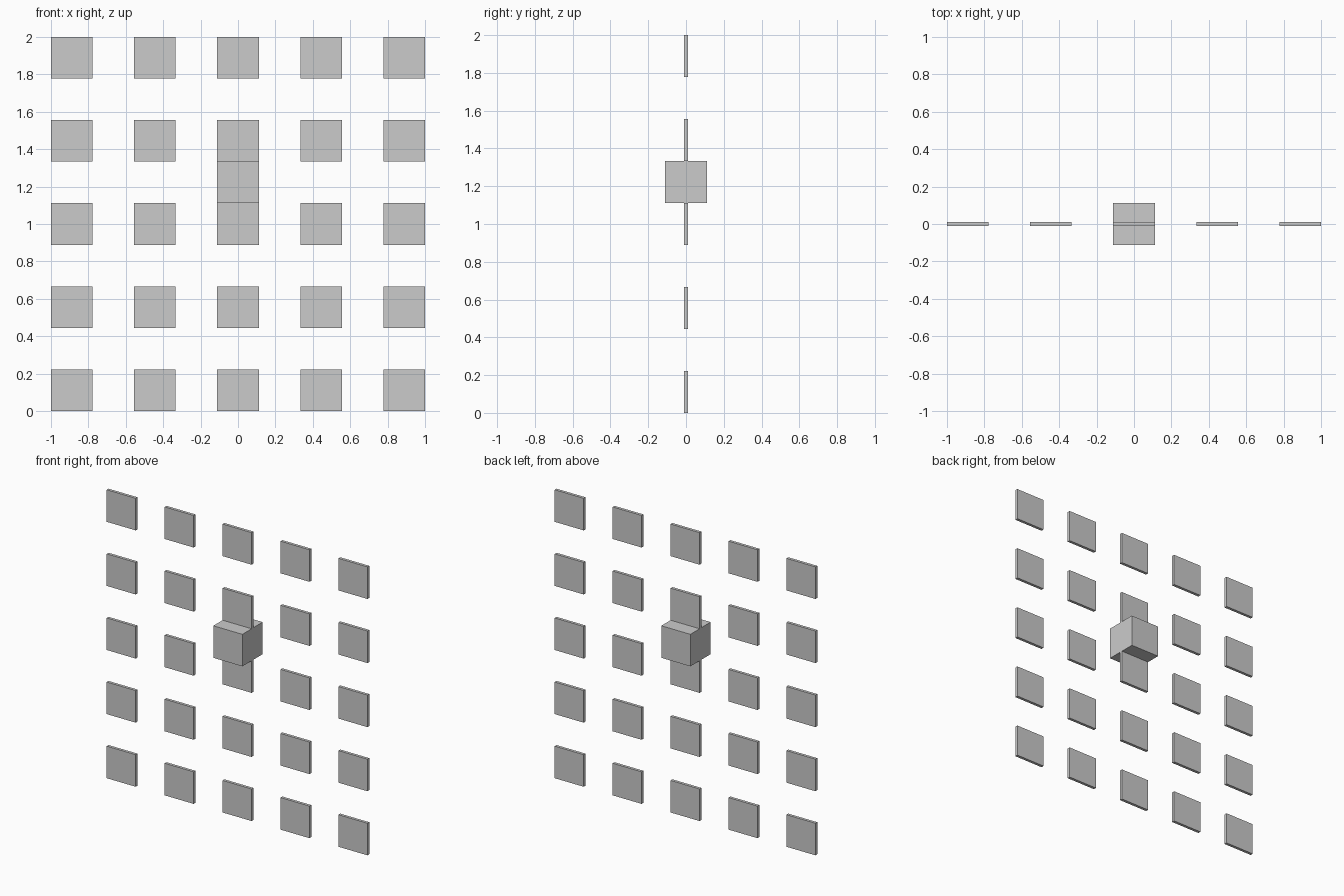
import bpy

if "Cube" in bpy.data.objects:
    bpy.data.objects.remove(bpy.data.objects["Cube"])

TILE = 2 / 9        # tile side; gaps are the same width
THICK = 0.02


def box(name, loc, size):
    bpy.ops.mesh.primitive_cube_add(size=1, location=loc)
    ob = bpy.context.object
    ob.name = name
    ob.scale = size
    bpy.ops.object.transform_apply(location=False, rotation=False, scale=True)
    return ob


# five by five wall of thin square tiles
for row in range(5):
    for col in range(5):
        box(f"tile_{row}_{col}",
            ((col - 2) * 2 * TILE, 0, (row * 2 + 0.5) * TILE),
            (TILE, THICK, TILE))

# cube filling the gap between two middle tiles
box("centre_cube", (0, 0, 5.5 * TILE), (TILE, TILE, TILE))
